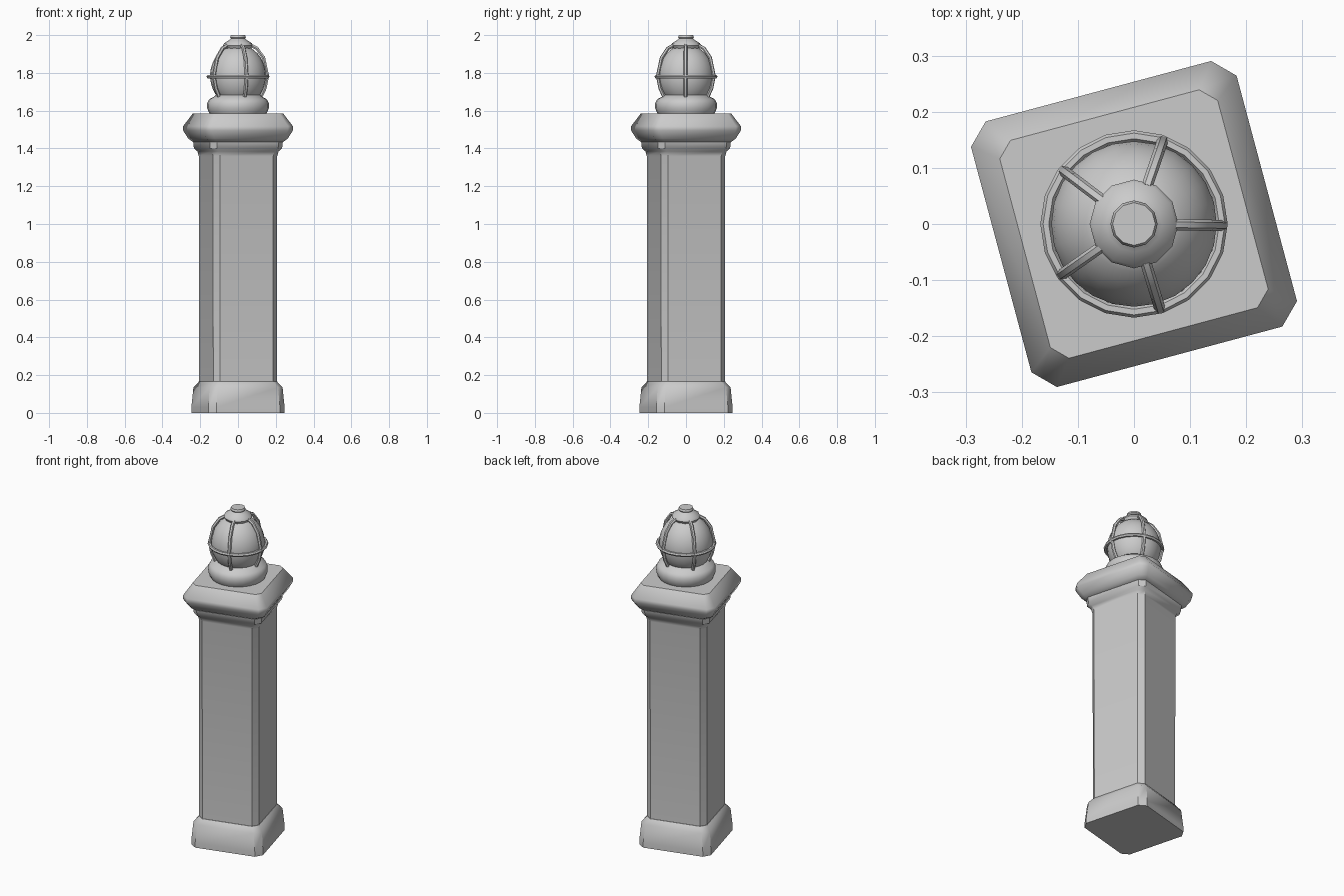
import bpy, bmesh, math
from mathutils import Vector

if "Cube" in bpy.data.objects:
    bpy.data.objects.remove(bpy.data.objects["Cube"], do_unlink=True)

stone = bpy.data.materials.new("stone grey")
stone.use_nodes = True
stone.diffuse_color = (0.6, 0.6, 0.6, 1)
stone.node_tree.nodes["Principled BSDF"].inputs["Base Color"].default_value = (0.6, 0.6, 0.6, 1)

TURN = math.radians(15)


def finish(obj, angle):
    obj.data.materials.append(stone)
    bpy.ops.object.select_all(action="DESELECT")
    obj.select_set(True)
    bpy.context.view_layer.objects.active = obj
    bpy.ops.object.shade_smooth_by_angle(angle=math.radians(angle))
    return obj


def loft(name, rings, angle):
    """Skin a stack of equal-sized point rings and close both ends."""
    bm = bmesh.new()
    loops = [[bm.verts.new(p) for p in ring] for ring in rings]
    n = len(loops[0])
    for low, high in zip(loops, loops[1:]):
        for i in range(n):
            j = (i + 1) % n
            bm.faces.new((low[i], low[j], high[j], high[i]))
    bm.faces.new(loops[0][::-1])
    bm.faces.new(loops[-1])
    mesh = bpy.data.meshes.new(name)
    bm.to_mesh(mesh)
    bm.free()
    obj = bpy.data.objects.new(name, mesh)
    bpy.context.collection.objects.link(obj)
    return finish(obj, angle)


def square_ring(z, half, cut):
    """Square with clipped corners, turned about the vertical axis."""
    ring = []
    for k in range(4):
        a = TURN + k * math.pi / 2
        for u, v in ((half, half - cut), (half - cut, half)):
            ring.append((u * math.cos(a) - v * math.sin(a),
                         u * math.sin(a) + v * math.cos(a), z))
    return ring


def round_ring(z, r, n):
    return [(r * math.cos(math.tau * i / n), r * math.sin(math.tau * i / n), z)
            for i in range(n)]


def square_part(name, profile):
    return loft(name, [square_ring(*p) for p in profile], 40)


def turned_part(name, profile, n):
    return loft(name, [round_ring(z, r, n) for z, r in profile], 50)


def tube(name, points, radius, closed=False):
    """Thin round bar along a path."""
    curve = bpy.data.curves.new(name, "CURVE")
    curve.dimensions = "3D"
    curve.bevel_depth = radius
    curve.bevel_resolution = 1
    curve.use_fill_caps = True
    spline = curve.splines.new("POLY")
    spline.points.add(len(points) - 1)
    for p, co in zip(spline.points, points):
        p.co = (*co, 1)
    spline.use_cyclic_u = closed
    obj = bpy.data.objects.new(name, curve)
    bpy.context.collection.objects.link(obj)
    bpy.ops.object.select_all(action="DESELECT")
    obj.select_set(True)
    bpy.context.view_layer.objects.active = obj
    bpy.ops.object.convert(target="MESH")
    return finish(bpy.context.view_layer.objects.active, 50)


# Post: plinth, shaft, neck moulding and cap (height, half width, corner cut)
square_part("plinth", [(0, 0.209, 0.035), (0.03, 0.209, 0.035), (0.135, 0.2, 0.035),
                       (0.165, 0.176, 0.03)])
square_part("shaft", [(0.15, 0.174, 0.03), (1.36, 0.176, 0.03), (1.385, 0.182, 0.03),
                      (1.4, 0.197, 0.03), (1.445, 0.201, 0.03)])
square_part("cap", [(1.435, 0.202, 0.03), (1.452, 0.222, 0.034), (1.495, 0.245, 0.037),
                    (1.518, 0.245, 0.037), (1.585, 0.201, 0.027)])

# Lamp: collar, globe and finial (height, radius)
turned_part("lamp_collar", [(1.58, 0.148), (1.592, 0.155), (1.615, 0.164), (1.64, 0.163),
                            (1.66, 0.153), (1.672, 0.13), (1.685, 0.115)], 24)
GLOBE_Z = 1.785
globe = [(GLOBE_Z + 0.165 * math.sin(a), 0.148 * math.cos(a))
         for a in (math.radians(-45 + 10 * i) for i in range(12))]
turned_part("globe", globe, 24)
turned_part("finial", [(1.93, 0.07), (1.945, 0.079), (1.957, 0.074), (1.972, 0.05),
                       (1.982, 0.037), (1.988, 0.042), (2.0, 0.038)], 12)

# Cage: one hoop and five bent bars
hoop = round_ring(GLOBE_Z - 0.005, 0.157, 20)
tube("cage_hoop", hoop, 0.01, True)
bar = [(0.07, 1.945), (0.1, 1.93), (0.135, 1.88), (0.156, 1.785), (0.143, 1.72), (0.122, 1.675)]
for k in range(5):
    a = math.radians(72 * k - 1)
    tube(f"cage_bar_{k + 1}", [Vector((r * math.cos(a), r * math.sin(a), z)) for r, z in bar], 0.01)
